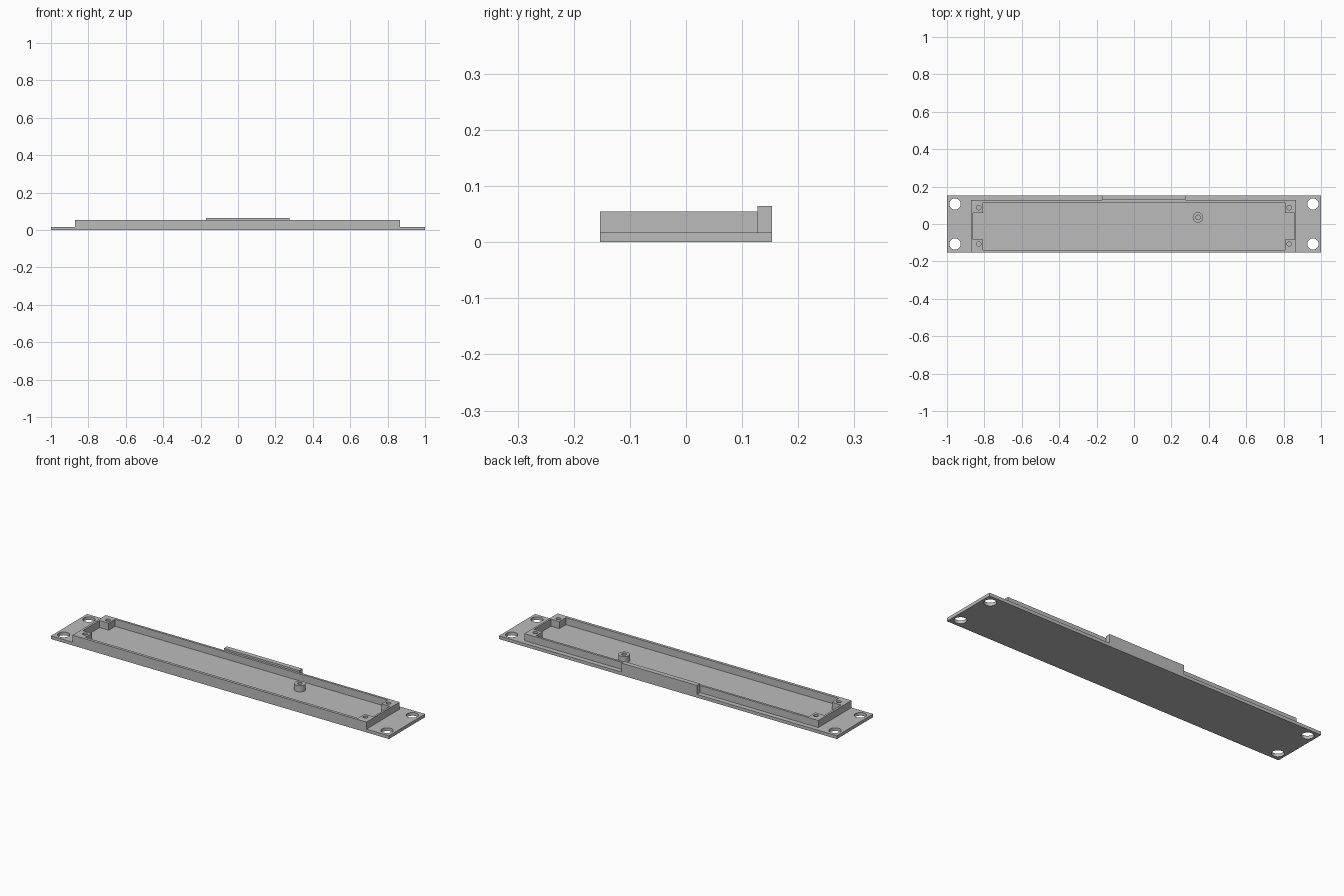
import bpy
import bmesh

if "Cube" in bpy.data.objects:
    bpy.data.objects.remove(bpy.data.objects["Cube"], do_unlink=True)

grey = bpy.data.materials.new("neutral grey")
grey.use_nodes = True
colour = (0.5, 0.5, 0.5, 1)
grey.diffuse_color = colour
grey.node_tree.nodes["Principled BSDF"].inputs["Base Color"].default_value = colour


def finish(name, bm):
    bmesh.ops.recalc_face_normals(bm, faces=bm.faces)
    mesh = bpy.data.meshes.new(name)
    bm.to_mesh(mesh)
    bm.free()
    mesh.materials.append(grey)
    ob = bpy.data.objects.new(name, mesh)
    bpy.context.collection.objects.link(ob)
    return ob


def prism(name, outline, z0, z1):
    bm = bmesh.new()
    face = bm.faces.new([bm.verts.new((x, y, z0)) for x, y in outline])
    grown = bmesh.ops.extrude_face_region(bm, geom=[face], use_keep_orig=True)
    top = [v for v in grown["geom"] if isinstance(v, bmesh.types.BMVert)]
    bmesh.ops.translate(bm, verts=top, vec=(0, 0, z1 - z0))
    return finish(name, bm)


def box(name, x0, x1, y0, y1, z0, z1):
    return prism(name, [(x0, y0), (x1, y0), (x1, y1), (x0, y1)], z0, z1)


def cylinders(name, centres, radius, z0, z1):
    bm = bmesh.new()
    for x, y in centres:
        made = bmesh.ops.create_cone(bm, cap_ends=True, segments=32, radius1=radius,
                                     radius2=radius, depth=z1 - z0)
        bmesh.ops.translate(bm, verts=made["verts"], vec=(x, y, (z0 + z1) / 2))
    return finish(name, bm)


def cut(target, cutter):
    mod = target.modifiers.new("cut", "BOOLEAN")
    mod.operation = "DIFFERENCE"
    mod.solver = "EXACT"
    mod.object = cutter
    cutter.hide_render = True
    bpy.context.view_layer.objects.active = target
    bpy.ops.object.modifier_apply(modifier=mod.name)
    bpy.data.objects.remove(cutter, do_unlink=True)


def smooth(ob):
    bpy.ops.object.select_all(action="DESELECT")
    ob.select_set(True)
    bpy.context.view_layer.objects.active = ob
    bpy.ops.object.shade_smooth_by_angle()


FRONT, BACK = -0.153, 0.153
FLOOR, RIM = 0.017, 0.055
WALL_BACK = 0.127

# Base plate with four mounting holes
base_plate = box("base_plate", -1, 1, FRONT, BACK, 0, FLOOR)
corners = [(sx * 0.957, sy * 0.107) for sx in (-1, 1) for sy in (-1, 1)]
cut(base_plate, cylinders("mounting_holes", corners, 0.03, -0.1, 0.1))

# Raised frame: the pocket widens between the corner posts
frame = box("raised_frame", -0.872, 0.867, FRONT, WALL_BACK, FLOOR, RIM)
px, py0, py1 = 0.807, -0.138, 0.115
left, right, ny0, ny1 = -0.861, 0.857, -0.082, 0.06
pocket = [(-px, py0), (px, py0), (px, ny0), (right, ny0), (right, ny1), (px, ny1),
          (px, py1), (-px, py1), (-px, ny1), (left, ny1), (left, ny0), (-px, ny0)]
cut(frame, prism("pocket", pocket, -0.1, 0.1))

# Screw holes in the corner posts
screws = [(sx * 0.83, y) for sx in (-1, 1) for y in (-0.107, 0.087)]
cut(frame, cylinders("screw_holes", screws, 0.012, -0.1, 0.1))

# Taller tab on the back edge
box("rear_tab", -0.172, 0.275, WALL_BACK, BACK, FLOOR, 0.065)

# Hollow standoff on the floor
spot = [(0.342, 0.035)]
standoff = cylinders("standoff", spot, 0.028, FLOOR, 0.05)
cut(standoff, cylinders("standoff_bore", spot, 0.012, -0.1, 0.1))

for part in (base_plate, frame, standoff):
    smooth(part)
